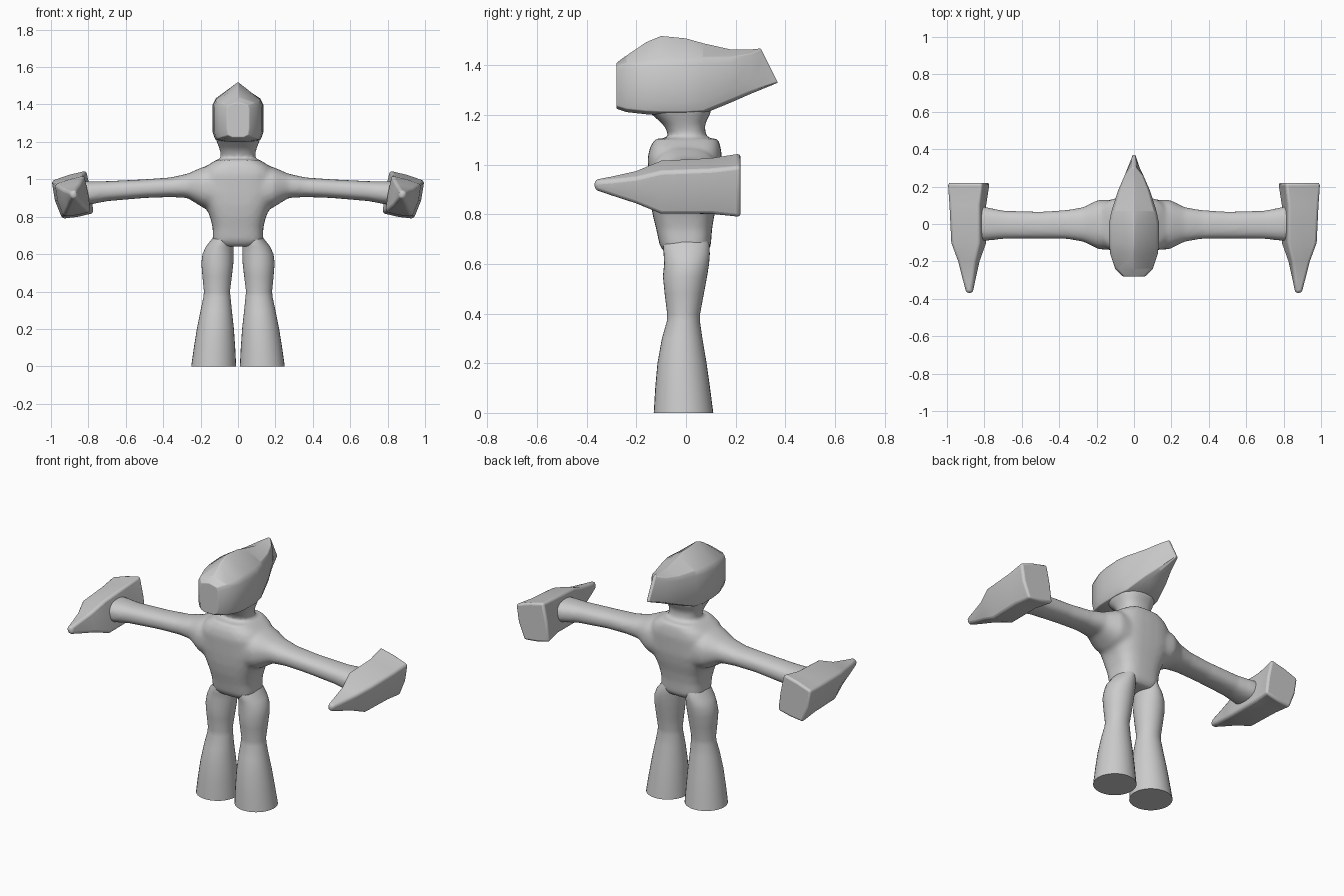
import bpy, bmesh, math
from mathutils import Vector

cube = bpy.data.objects.get("Cube")
if cube:
    bpy.data.objects.remove(cube, do_unlink=True)

grey = bpy.data.materials.new("plain_grey")
grey.use_nodes = True
grey.diffuse_color = (0.6, 0.6, 0.6, 1)
grey.node_tree.nodes["Principled BSDF"].inputs["Base Color"].default_value = (0.6, 0.6, 0.6, 1)


def loft(bm, rings):
    """Skin a closed tube through rings of points and cap both ends."""
    loops = [[bm.verts.new(p) for p in ring] for ring in rings]
    n = len(loops[0])
    faces = [bm.faces.new((a[i], a[(i + 1) % n], b[(i + 1) % n], b[i]))
             for a, b in zip(loops, loops[1:]) for i in range(n)]
    faces += [bm.faces.new(loops[0][::-1]), bm.faces.new(loops[-1])]
    bmesh.ops.recalc_face_normals(bm, faces=faces)


def oval(u0, u1, v0, v1, power=2, n=32):
    """Superellipse filling a rectangle, from round to boxy."""
    pts = []
    for i in range(n):
        a = math.tau * i / n
        c, s = math.cos(a), math.sin(a)
        u = math.copysign(abs(c) ** (2 / power), c)
        v = math.copysign(abs(s) ** (2 / power), s)
        pts.append(((u0 + u1 + (u1 - u0) * u) / 2, (v0 + v1 + (v1 - v0) * v) / 2))
    return pts


def upright(rows, power=2):
    return [[(x, y, z) for x, y in oval(*box, power)] for z, *box in rows]


def finish(name, bm, bevel=0, angle=35):
    mesh = bpy.data.meshes.new(name)
    bm.to_mesh(mesh)
    bm.free()
    mesh.materials.append(grey)
    ob = bpy.data.objects.new(name, mesh)
    bpy.context.collection.objects.link(ob)
    bpy.ops.object.select_all(action="DESELECT")
    ob.select_set(True)
    bpy.context.view_layer.objects.active = ob
    bpy.ops.object.shade_smooth_by_angle(angle=math.radians(angle))
    if bevel:
        mod = ob.modifiers.new("soft_edges", "BEVEL")
        mod.width, mod.segments = bevel, 3
        mod.limit_method, mod.angle_limit = "ANGLE", math.radians(35)
    return ob


# Torso, neck and arms, fused into one smooth skin
bm = bmesh.new()
torso = [(0.64, 0.11, -0.08, 0.08), (0.67, 0.135, -0.105, 0.1),
         (0.74, 0.135, -0.12, 0.105), (0.8, 0.15, -0.135, 0.115),
         (0.86, 0.175, -0.145, 0.13), (0.92, 0.2, -0.15, 0.14),
         (1.03, 0.195, -0.155, 0.145), (1.07, 0.17, -0.145, 0.14),
         (1.105, 0.115, -0.125, 0.13)]
loft(bm, upright([(z, -w, w, a, b) for z, w, a, b in torso], 3))
neck = [(1.06, 0.11, -0.08, 0.1), (1.12, 0.09, -0.07, 0.08),
        (1.16, 0.098, -0.09, 0.075), (1.23, 0.125, -0.17, 0.11)]
loft(bm, upright([(z, -w, w, a, b) for z, w, a, b in neck], 2.5))
arm = [(0.1, -0.14, 0.13, 0.82, 1.08), (0.19, -0.135, 0.13, 0.85, 1.065),
       (0.27, -0.095, 0.09, 0.9, 1.03), (0.36, -0.08, 0.075, 0.905, 1.01),
       (0.5, -0.078, 0.066, 0.9, 1.0), (0.7, -0.08, 0.072, 0.883, 0.99),
       (0.79, -0.09, 0.09, 0.865, 0.99), (0.85, -0.09, 0.1, 0.86, 0.99)]
for side in (1, -1):
    loft(bm, [[(side * x, y, z) for y, z in oval(*box, 2.4)] for x, *box in arm])
body = finish("torso_and_arms", bm)
fuse = body.modifiers.new("fuse", "REMESH")
fuse.mode, fuse.voxel_size, fuse.use_smooth_shade = "VOXEL", 0.012, True
relax = body.modifiers.new("relax", "SMOOTH")
relax.factor, relax.iterations = 0.5, 8

# Legs: flared shins, pinched knees, full thighs
leg = [(0, 0.01, 0.25, -0.13, 0.11), (0.1, 0.015, 0.236, -0.124, 0.097),
       (0.2, 0.022, 0.22, -0.115, 0.083), (0.3, 0.033, 0.2, -0.097, 0.066),
       (0.37, 0.04, 0.185, -0.077, 0.056), (0.4, 0.043, 0.182, -0.076, 0.057),
       (0.48, 0.033, 0.19, -0.086, 0.072), (0.55, 0.025, 0.196, -0.093, 0.085),
       (0.6, 0.023, 0.19, -0.088, 0.093), (0.64, 0.023, 0.172, -0.09, 0.096),
       (0.68, 0.025, 0.14, -0.092, 0.094), (0.72, 0.035, 0.115, -0.08, 0.08)]
# Hands: skewed blocks drawn out to a spike at the front
section = [(-0.075, 0.13), (0.02, 0.107), (0.112, 0.075), (0.095, -0.03),
           (0.055, -0.13), (-0.03, -0.12), (-0.115, -0.1), (-0.1, 0.015)]
hand = [(0.22, 0.885, 0.918, 1), (0.1, 0.89, 0.915, 0.88), (-0.1, 0.885, 0.91, 0.84),
        (-0.2, 0.884, 0.91, 0.52), (-0.3, 0.882, 0.915, 0.31), (-0.368, 0.88, 0.92, 0.17)]
for side, word in ((1, "left"), (-1, "right")):
    bm = bmesh.new()
    loft(bm, upright([(z, *sorted((side * a, side * b)), c, d) for z, a, b, c, d in leg]))
    finish(word + "_leg", bm)
    bm = bmesh.new()
    loft(bm, [[(side * (cx + u * s), y, cz + v * s) for u, v in section]
              for y, cx, cz, s in hand])
    finish(word + "_hand", bm, 0.014, 40)

# Head: ridged helmet tapering to a thin raised tail
head = [(-0.28, 0.06, 1.225, 1.395, 1.41), (-0.24, 0.1, 1.212, 1.405, 1.44),
        (-0.16, 0.127, 1.203, 1.41, 1.495), (-0.1, 0.133, 1.2, 1.413, 1.52),
        (0, 0.135, 1.2, 1.42, 1.51), (0.07, 0.12, 1.205, 1.425, 1.49),
        (0.18, 0.085, 1.25, 1.43, 1.465), (0.26, 0.05, 1.285, 1.445, 1.465)]
rings = []
for y, w, low, brow, top in head:
    half = [(w * 0.5, low), (w * 0.9, low + 0.012), (w, low + 0.05), (w, brow - 0.02),
            (w * 0.88, brow + (top - brow) * 0.14)]
    right = [(-x, z) for x, z in reversed(half)]
    rings.append([(x, y, z) for x, z in half + [(0, top)] + right])
# Slanted tail edge
t = 0.008
edge = [(0, 0), (0, 0.05), (0, 0.3), (0, 0.8), (0, 0.95)]
fall = [f for _, f in edge]
path = [(t, f) for f in fall] + [(0, 1)] + [(-t, f) for f in reversed(fall)]
rings.append([(x, 0.37 - 0.07 * f, 1.33 + 0.14 * f) for x, f in path])
bm = bmesh.new()
loft(bm, rings)
finish("head", bm, 0.008, 40)
